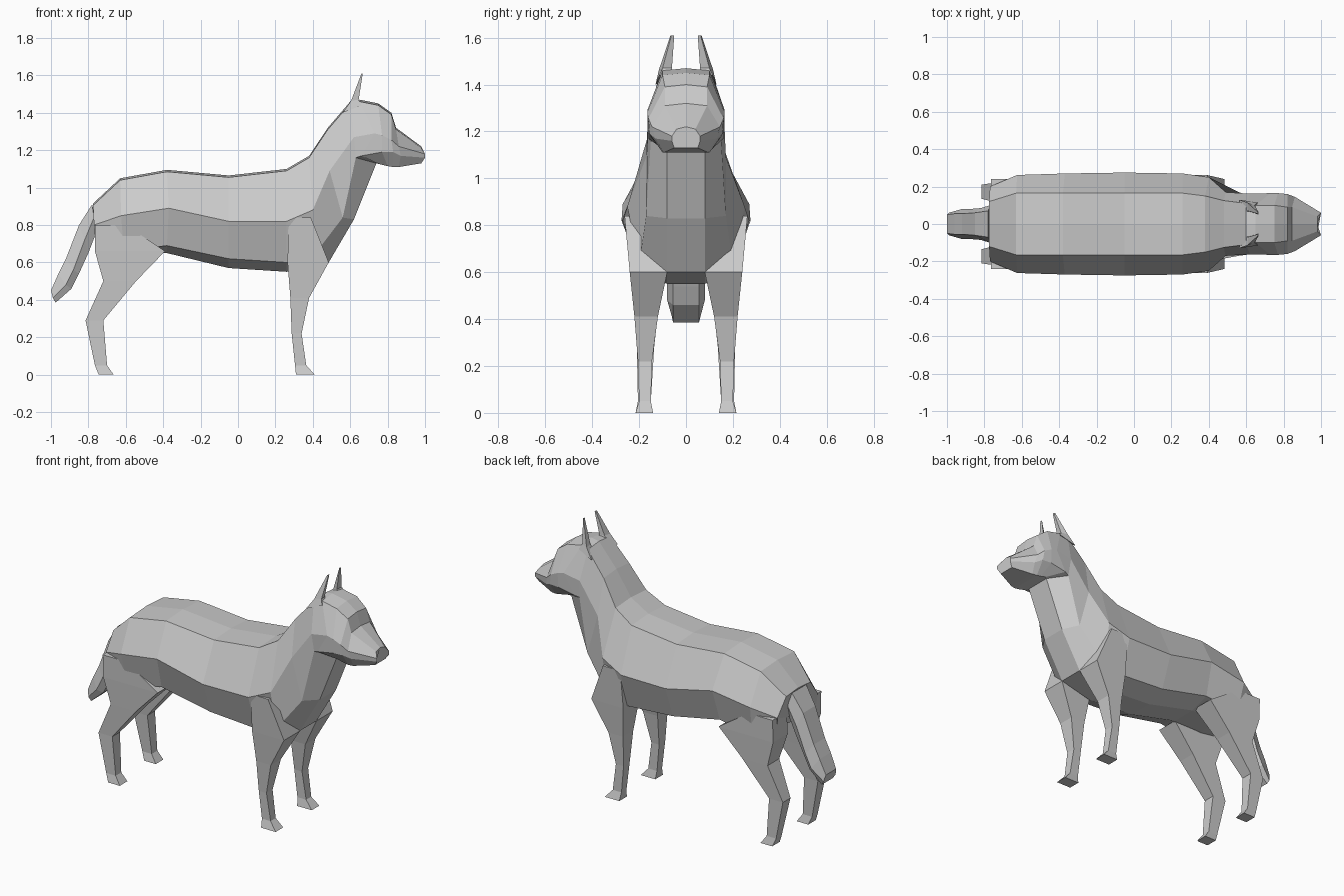
import bpy, bmesh


def loft(name, rings, mirror=False):
    """Skin a closed, capped tube through equal-sized rings of 3D points."""
    bm = bmesh.new()
    rows = [[bm.verts.new(p) for p in ring] for ring in rings]
    n = len(rows[0])
    for a, b in zip(rows, rows[1:]):
        for i in range(n):
            j = (i + 1) % n
            bm.faces.new((a[i], a[j], b[j], b[i]))
    bm.faces.new(rows[0])
    bm.faces.new(rows[-1])
    bmesh.ops.recalc_face_normals(bm, faces=bm.faces[:])
    me = bpy.data.meshes.new(name)
    bm.to_mesh(me)
    bm.free()
    ob = bpy.data.objects.new(name, me)
    bpy.context.collection.objects.link(ob)
    if mirror:
        ob.modifiers.new("Mirror", "MIRROR").use_axis = (False, True, False)
    return ob


def symmetric(half, ridge=None):
    """Full ring from (x, half width, z) points, with an optional top ridge."""
    ring = [(x, y, z) for x, y, z in half]
    ring += [(x, -y, z) for x, y, z in reversed(half)]
    if ridge:
        x, _, z = half[0]
        ring.append((x, 0, z + ridge))
    return ring


# Each section: top edge, side, lower edge, underside
trunk = [
    [(-.775, .12, .905), (-.77, .20, .80), (-.76, .18, .68), (-.66, .06, .66)],
    [(-.63, .165, 1.04), (-.625, .262, .85), (-.61, .22, .66), (-.58, .08, .65)],
    [(-.38, .165, 1.085), (-.37, .27, .89), (-.38, .21, .69), (-.38, .08, .65)],
    [(-.05, .165, 1.055), (-.05, .275, .82), (-.05, .20, .62), (-.05, .08, .57)],
    [(.26, .165, 1.09), (.26, .27, .82), (.26, .20, .60), (.26, .08, .55)],
    [(.38, .15, 1.16), (.40, .25, .88), (.40, .20, .63), (.485, .08, .60)],
    [(.48, .125, 1.31), (.49, .17, 1.09), (.56, .17, .84), (.62, .08, .83)],
]
head = [
    [(.60, .11, 1.45), (.62, .162, 1.27), (.63, .15, 1.16), (.74, .08, 1.13)],
    [(.65, .10, 1.46), (.73, .165, 1.29), (.66, .16, 1.17), (.76, .10, 1.125)],
    [(.75, .10, 1.44), (.77, .165, 1.28), (.77, .16, 1.19), (.80, .10, 1.115)],
    [(.82, .09, 1.39), (.82, .16, 1.255), (.83, .155, 1.19), (.83, .10, 1.11)],
    [(.845, .09, 1.31), (.86, .145, 1.22), (.87, .13, 1.17), (.86, .095, 1.11)],
    [(.98, .04, 1.21), (1.0, .06, 1.18), (1.0, .06, 1.16), (.98, .05, 1.13)],
]
loft("body_and_head", [symmetric(s, .01) for s in trunk + head])

# Bushy hanging tail
tail = [
    [(-.78, .07, .91), (-.77, .10, .84), (-.75, .07, .78)],
    [(-.85, .06, .80), (-.82, .085, .72), (-.80, .06, .65)],
    [(-.92, .055, .62), (-.88, .08, .56), (-.85, .055, .54)],
    [(-.96, .055, .54), (-.92, .08, .48), (-.89, .055, .46)],
    [(-1.0, .05, .45), (-.99, .06, .41), (-.975, .055, .385)],
]
loft("tail", [symmetric(s) for s in tail])


def leg(name, sections):
    """Box-section leg: (back x, front x, z, inner y, outer y)."""
    rings = [[(a, i, z), (b, i, z), (b, o, z), (a, o, z)]
             for a, b, z, i, o in sections]
    loft(name, rings, mirror=True)


leg("front_legs", [
    (.27, .39, .84, .12, .262), (.265, .485, .60, .08, .24),
    (.28, .38, .41, .12, .22), (.287, .34, .22, .145, .205),
    (.305, .365, .05, .15, .20), (.31, .41, 0, .14, .215)])

leg("hind_legs", [
    (-.765, -.60, .80, .10, .24), (-.765, -.39, .66, .09, .235),
    (-.72, -.545, .50, .11, .225), (-.815, -.72, .29, .135, .21),
    (-.765, -.70, .05, .15, .205), (-.745, -.665, 0, .14, .215)])

# Tall pointed ears
loft("ears", [
    [(.56, .13, 1.40), (.66, .115, 1.44), (.65, .06, 1.45), (.59, .06, 1.43)],
    [(.605, .115, 1.465), (.645, .10, 1.47), (.64, .06, 1.47), (.61, .07, 1.465)],
    [(.66, .066, 1.61), (.667, .062, 1.61), (.665, .05, 1.61), (.66, .055, 1.61)],
], mirror=True)
